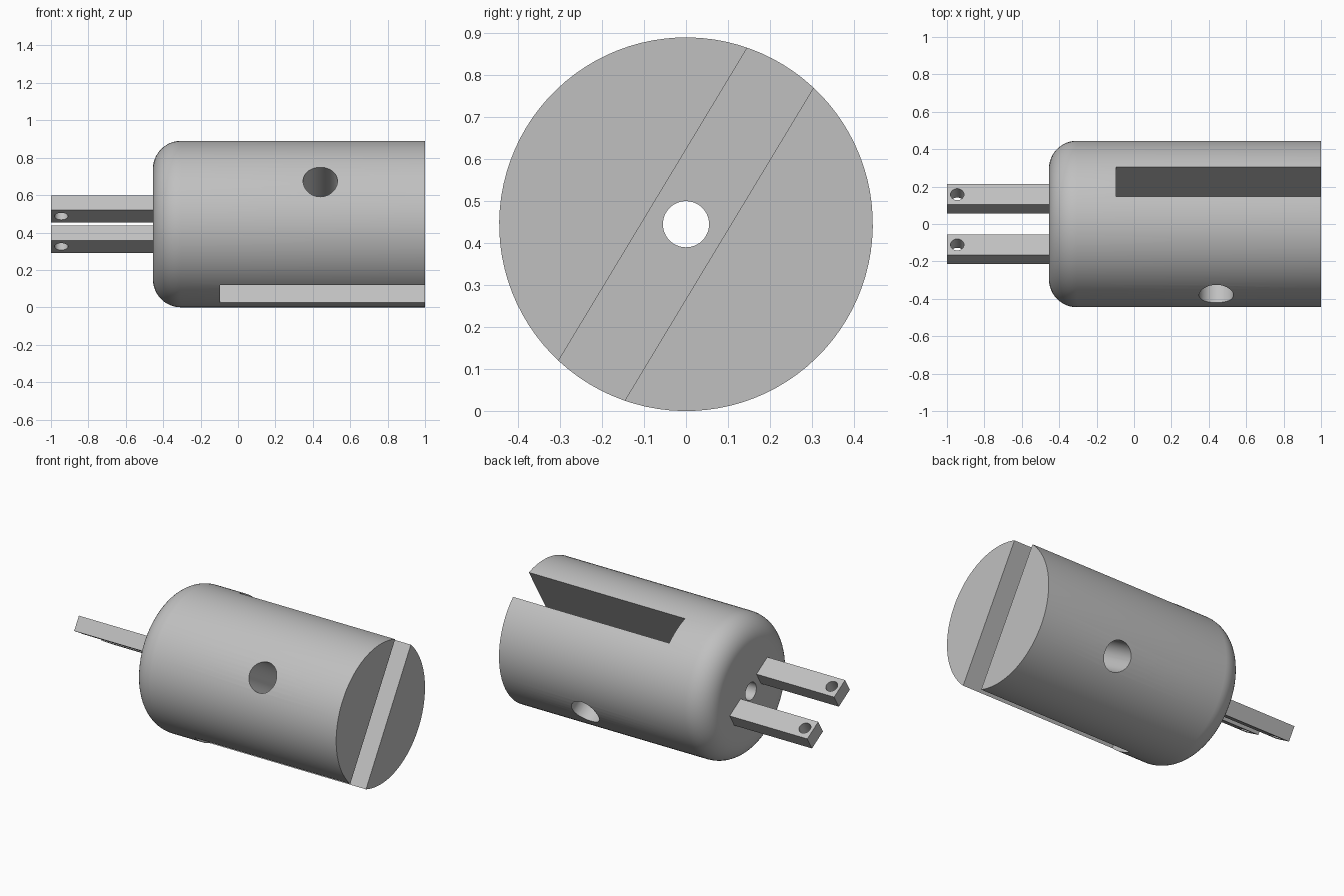
import bpy, bmesh, math
from mathutils import Matrix

cube = bpy.data.objects.get("Cube")
if cube:
    bpy.data.objects.remove(cube, do_unlink=True)

RADIUS = 0.445
LEFT, RIGHT = -0.455, 1.0
FILLET = 0.15
# Tilted frame: x runs along the body, y across the slot, z along the slot
FRAME = Matrix.Translation((0, 0, RADIUS)) @ Matrix.Rotation(math.radians(-31.1), 4, 'X')

metal = bpy.data.materials.new("plain grey metal")
metal.use_nodes = True
GREY = (0.53, 0.53, 0.53, 1)
metal.diffuse_color = GREY
metal.node_tree.nodes["Principled BSDF"].inputs["Base Color"].default_value = GREY


def finish(bm, name):
    """Turn a bmesh in the tilted frame into an object."""
    bmesh.ops.recalc_face_normals(bm, faces=bm.faces)
    bm.transform(FRAME)
    mesh = bpy.data.meshes.new(name)
    bm.to_mesh(mesh)
    bm.free()
    mesh.materials.append(metal)
    obj = bpy.data.objects.new(name, mesh)
    bpy.context.collection.objects.link(obj)
    return obj


def box(name, size, centre):
    bm = bmesh.new()
    bmesh.ops.create_cube(bm, size=1, matrix=Matrix.Translation(centre) @ Matrix.Diagonal((*size, 1)))
    return finish(bm, name)


def rod(name, radius, length, centre, axis):
    turn = {'X': Matrix.Rotation(math.pi / 2, 4, 'Y'),
            'Y': Matrix.Rotation(math.pi / 2, 4, 'X'),
            'Z': Matrix.Identity(4)}[axis]
    bm = bmesh.new()
    bmesh.ops.create_cone(bm, cap_ends=True, segments=48, radius1=radius, radius2=radius,
                          depth=length, matrix=Matrix.Translation(centre) @ turn)
    return finish(bm, name)


def cut(target, cutters):
    """Subtract the cutters, delete them and shade the result."""
    bpy.ops.object.select_all(action='DESELECT')
    bpy.context.view_layer.objects.active = target
    target.select_set(True)
    for cutter in cutters:
        cutter.hide_render = True
        mod = target.modifiers.new("cut", 'BOOLEAN')
        mod.operation = 'DIFFERENCE'
        mod.solver = 'EXACT'
        mod.object = cutter
        bpy.ops.object.modifier_apply(modifier=mod.name)
        bpy.data.objects.remove(cutter, do_unlink=True)
    bpy.ops.object.shade_smooth_by_angle(angle=math.radians(30))


# Body: a lathed profile with one rounded end
STEPS = 12
profile = [(LEFT, 0)]
for i in range(STEPS + 1):
    a = math.pi / 2 * i / STEPS
    profile.append((LEFT + FILLET * (1 - math.sin(a)), RADIUS - FILLET * (1 - math.cos(a))))
profile[1:] = sorted(profile[1:])
profile += [(RIGHT, RADIUS), (RIGHT, 0)]

bm = bmesh.new()
verts = [bm.verts.new((x, 0, r)) for x, r in profile]
edges = [bm.edges.new(pair) for pair in zip(verts, verts[1:])]
bmesh.ops.spin(bm, geom=verts + edges, cent=(0, 0, 0), axis=(1, 0, 0),
               angle=2 * math.pi, steps=96)
bmesh.ops.remove_doubles(bm, verts=bm.verts, dist=0.0005)
body = finish(bm, "body")

# Slot across the flat end, cross pin hole and axial hole
SLOT_END = -0.095
cut(body, [
    box("slot_cutter", (1.2, 0.184, 1.2), (SLOT_END + 0.6, 0, 0)),
    rod("pin_hole_cutter", 0.092, 1.2, (0.44, 0, 0), 'Y'),
    rod("axial_hole_cutter", 0.055, 1.0, (-0.3, 0, 0), 'X'),
])

# Two prongs, each drilled near its tip
for side, name in ((-1, "front_prong"), (1, "back_prong")):
    y = side * 0.157
    prong = box(name, (LEFT + 1, 0.128, 0.092), ((LEFT - 1) / 2, y, 0))
    cut(prong, [rod("tip_hole_cutter", 0.036, 0.3, (-0.945, y, 0), 'Z')])
